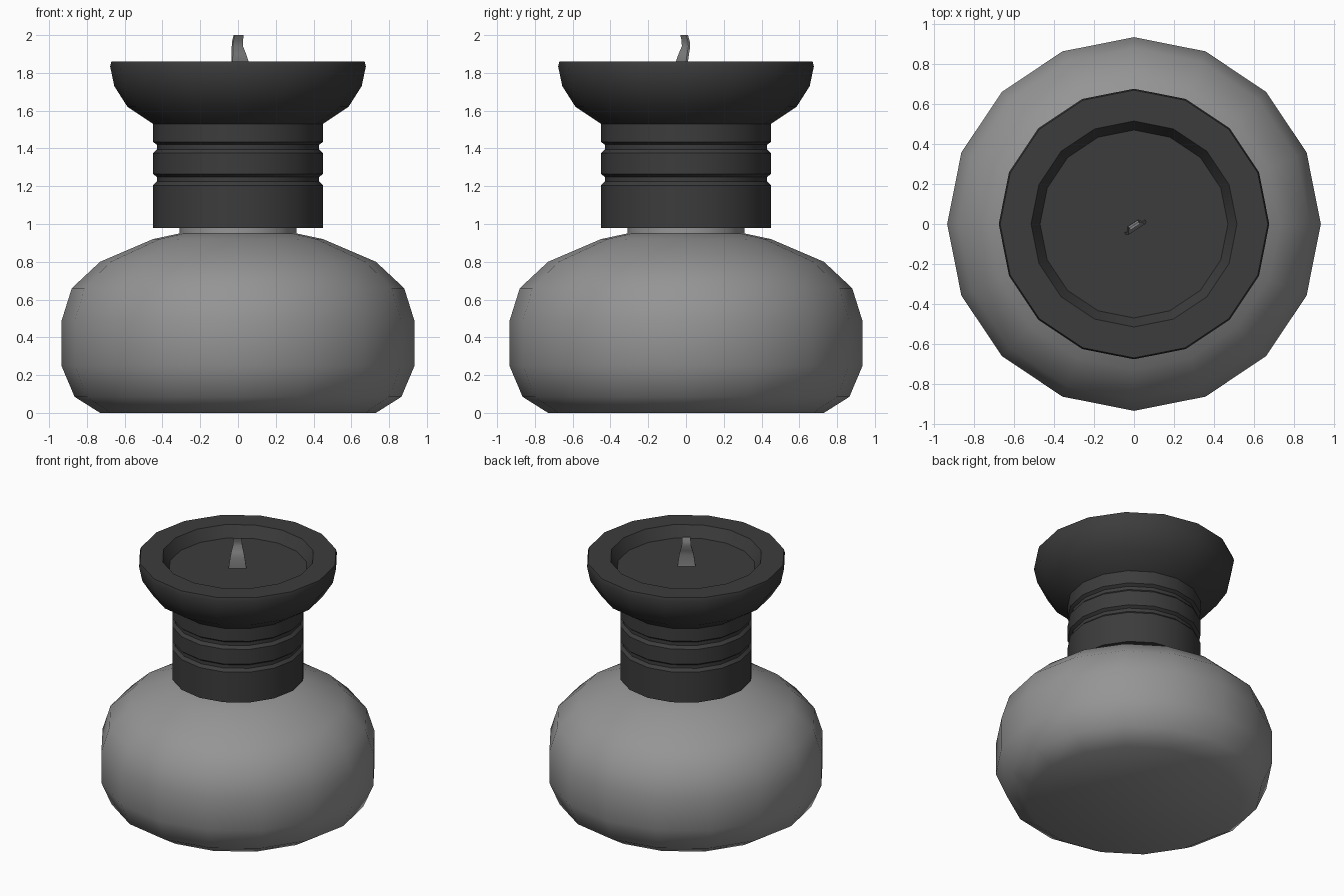
import bpy, bmesh, math
from mathutils import Vector

cube = bpy.data.objects.get("Cube")
if cube:
    bpy.data.objects.remove(cube, do_unlink=True)

SIDES = 16


def material(name, value):
    mat = bpy.data.materials.new(name)
    mat.use_nodes = True
    colour = (value, value, value, 1)
    mat.diffuse_color = colour
    mat.node_tree.nodes["Principled BSDF"].inputs["Base Color"].default_value = colour
    return mat


def finish(name, bm, mat, angle):
    bmesh.ops.recalc_face_normals(bm, faces=bm.faces)
    mesh = bpy.data.meshes.new(name)
    bm.to_mesh(mesh)
    bm.free()
    mesh.materials.append(mat)
    obj = bpy.data.objects.new(name, mesh)
    bpy.context.collection.objects.link(obj)
    bpy.ops.object.select_all(action="DESELECT")
    obj.select_set(True)
    bpy.context.view_layer.objects.active = obj
    bpy.ops.object.shade_smooth_by_angle(angle=math.radians(angle))
    return obj


def lathe(name, profile, mat, angle):
    """Turn a radius/height profile around z and cap both ends."""
    bm = bmesh.new()
    rings = []
    for r, z in profile:
        turns = [2 * math.pi * i / SIDES for i in range(SIDES)]
        rings.append([bm.verts.new((r * math.cos(a), r * math.sin(a), z)) for a in turns])
    for low, high in zip(rings, rings[1:]):
        for i in range(SIDES):
            j = (i + 1) % SIDES
            bm.faces.new((low[i], low[j], high[j], high[i]))
    bm.faces.new(rings[0])
    bm.faces.new(rings[-1])
    return finish(name, bm, mat, angle)


grey = material("grey glass", 0.30)
black = material("dark metal", 0.045)
wick_grey = material("wick grey", 0.24)

# Squat round reservoir with a short neck
lathe("reservoir", [(0.73, 0), (0.865, 0.085), (0.935, 0.25), (0.935, 0.485),
                    (0.88, 0.66), (0.73, 0.80), (0.45, 0.92), (0.31, 0.95)], grey, 50)
lathe("neck", [(0.31, 0.94), (0.31, 0.99)], grey, 40)

# Collar with two grooves, flaring into a dished bowl
collar = [(0.45, 0.98)]
for z in (1.205, 1.375):
    collar += [(0.45, z), (0.43, z + 0.02), (0.43, z + 0.045), (0.45, z + 0.06)]
bowl = [(0.45, 1.53), (0.585, 1.62), (0.655, 1.73), (0.677, 1.835), (0.67, 1.86),
        (0.515, 1.86), (0.47, 1.78)]
lathe("collar_and_bowl", collar + bowl, black, 40)

# Thin wavy wick, set diagonally and tapering upwards
bm = bmesh.new()
along = Vector((0.84, 0.54, 0))
across = Vector((-0.54, 0.84, 0))
sections = []
for z, half, wave in [(1.77, 0.062, -0.012), (1.86, 0.05, -0.02), (1.90, 0.042, -0.008),
                      (1.94, 0.032, 0.006), (1.97, 0.03, 0.004), (2.0, 0.028, -0.006)]:
    centre = Vector((0, -0.005, z)) + across * wave
    corners = [(-1, -1), (1, -1), (1, 1), (-1, 1)]
    sections.append([bm.verts.new(centre + along * half * u + across * 0.006 * v)
                     for u, v in corners])
for low, high in zip(sections, sections[1:]):
    for i in range(4):
        j = (i + 1) % 4
        bm.faces.new((low[i], low[j], high[j], high[i]))
bm.faces.new(sections[0])
bm.faces.new(sections[-1])
finish("wick", bm, wick_grey, 40)
